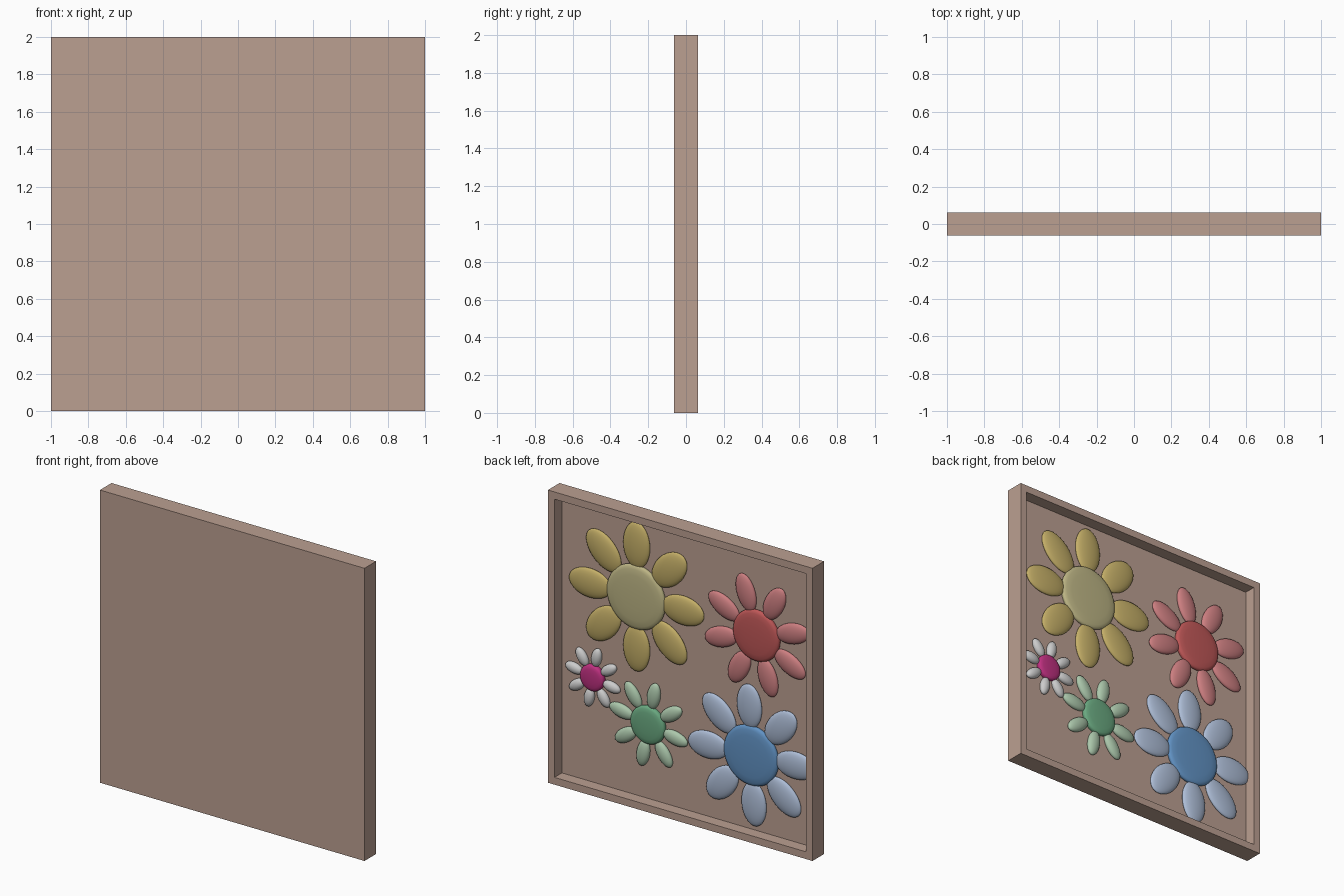
import bpy, bmesh
from math import sin, cos, pi, radians
from mathutils import Matrix, Vector

if "Cube" in bpy.data.objects:
    bpy.data.objects.remove(bpy.data.objects["Cube"])

FLOOR = -0.018  # y of the recessed panel, which opens towards +y


def material(name, rgb):
    m = bpy.data.materials.new(name)
    lin = [(c / 255) ** 2.2 for c in rgb]
    m.diffuse_color = (*lin, 1)
    m.use_nodes = True
    m.node_tree.nodes["Principled BSDF"].inputs["Base Color"].default_value = m.diffuse_color
    return m


def finish(bm, name, mat=None, smooth=True):
    bmesh.ops.recalc_face_normals(bm, faces=bm.faces[:])
    me = bpy.data.meshes.new(name)
    bm.to_mesh(me)
    bm.free()
    ob = bpy.data.objects.new(name, me)
    bpy.context.collection.objects.link(ob)
    if mat:
        me.materials.append(mat)
    if smooth:
        bpy.ops.object.select_all(action='DESELECT')
        ob.select_set(True)
        bpy.context.view_layer.objects.active = ob
        bpy.ops.object.shade_smooth_by_angle(angle=radians(50))
    return ob


# Frame: slab whose back face is inset and pushed in to form a shallow tray
bm = bmesh.new()
bmesh.ops.create_cube(bm, size=1, matrix=Matrix.Translation((0, 0, 1)) @ Matrix.Diagonal((2, 0.125, 2, 1)))
bm.normal_update()
back = max(bm.faces, key=lambda f: f.normal.y)
bmesh.ops.inset_region(bm, faces=[back], thickness=0.07)
inner = bmesh.ops.extrude_discrete_faces(bm, faces=[back])['faces'][0]
for v in inner.verts:
    v.co.y = FLOOR
finish(bm, "tray_frame", material("brown", (186, 158, 144)), smooth=False)


def flower(name, x, z, r, length, width, turn, disc_rgb, petal_rgb):
    # Petals: eight flattened ellipsoids pointing outwards
    bm = bmesh.new()
    start = r * 0.88
    half = (length - start) / 2
    for i in range(8):
        mat = (Matrix.Translation((x, FLOOR + 0.008, z))
               @ Matrix.Rotation(radians(-turn) + i * pi / 4, 4, 'Y')
               @ Matrix.Translation((0, 0, start + half))
               @ Matrix.Diagonal((width, 0.028, half, 1)))
        bmesh.ops.create_uvsphere(bm, u_segments=28, v_segments=16, radius=1, matrix=mat)
    finish(bm, name + "_petals", material(name + "_petal", petal_rgb) if petal_rgb else None)

    # Centre: lathed button with a rounded rim and gently domed face
    bm = bmesh.new()
    profile = [(0.97, -0.004), (1, 0.012), (0.985, 0.020), (0.95, 0.026),
               (0.88, 0.031), (0.7, 0.035), (0.4, 0.038), (0, 0.039)]
    verts = [bm.verts.new((p * r, FLOOR + h, 0)) for p, h in profile]
    edges = [bm.edges.new(pair) for pair in zip(verts, verts[1:])]
    bmesh.ops.spin(bm, geom=verts + edges, cent=(0, 0, 0), axis=(0, 1, 0),
                   angle=2 * pi, steps=48)
    bmesh.ops.remove_doubles(bm, verts=bm.verts[:], dist=1e-5)
    bmesh.ops.translate(bm, verts=bm.verts[:], vec=Vector((x, 0, z)))
    finish(bm, name + "_centre", material(name + "_disc", disc_rgb))


# name, x, z, centre radius, petal reach, petal half width, turn, colours
flower("yellow_flower", 0.38, 1.41, 0.22, 0.51, 0.10, 0, (188, 180, 132), (196, 174, 104))
flower("red_flower", -0.53, 1.39, 0.175, 0.41, 0.07, -17, (190, 88, 88), (204, 126, 128))
flower("green_flower", 0.29, 0.56, 0.13, 0.30, 0.047, 11, (106, 168, 128), (170, 198, 170))
flower("blue_flower", -0.49, 0.56, 0.205, 0.48, 0.093, -3, (98, 146, 196), (172, 188, 214))
flower("magenta_flower", 0.71, 0.77, 0.09, 0.21, 0.036, 11, (190, 52, 128), None)
